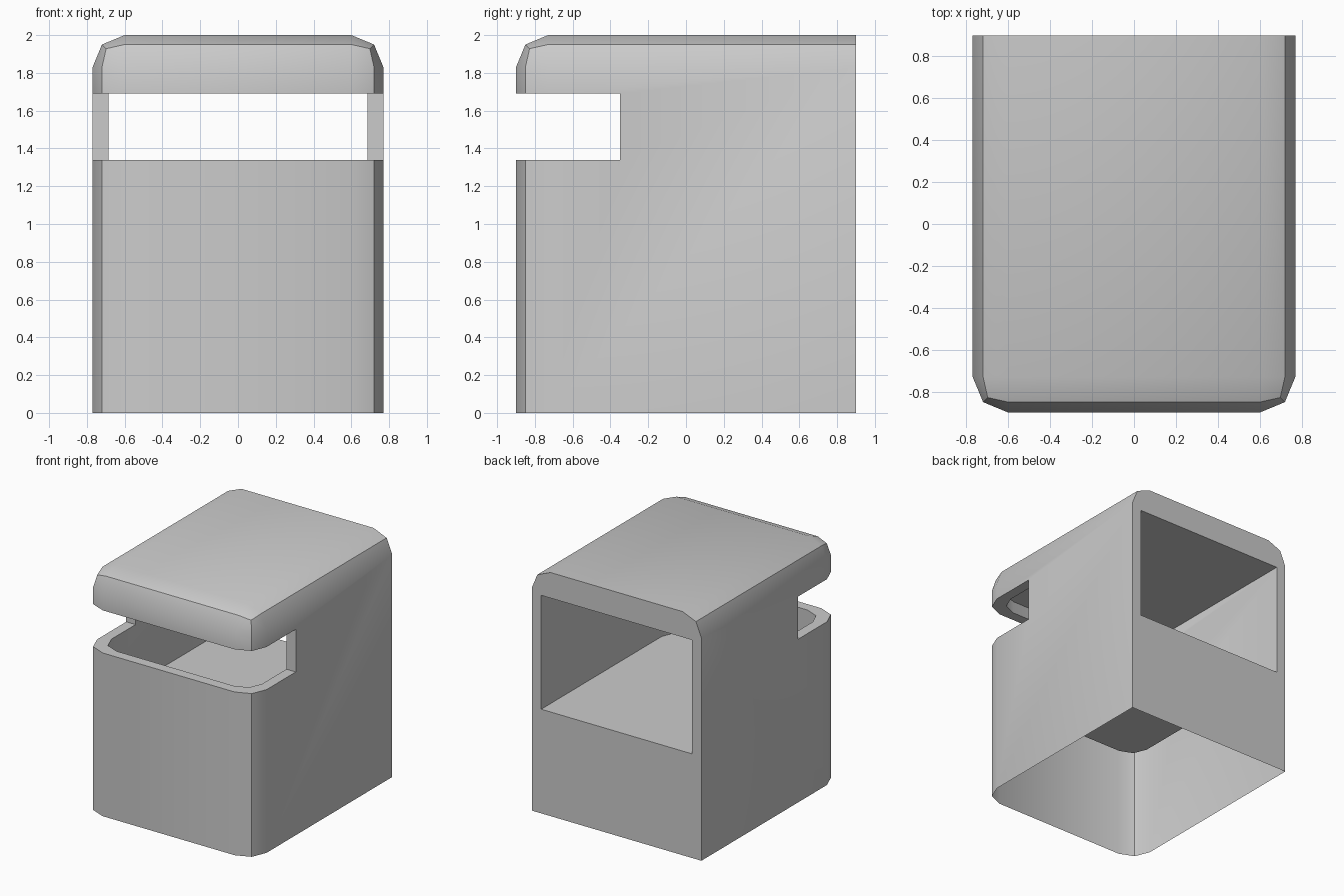
import bpy, bmesh

if "Cube" in bpy.data.objects:
    bpy.data.objects.remove(bpy.data.objects["Cube"])


def rounded_box(name, lo, hi, radius, pick):
    """Box between two corners; edges chosen by pick(midpoint) get a two-step bevel."""
    bm = bmesh.new()
    bmesh.ops.create_cube(bm, size=1)
    for v in bm.verts:
        v.co = [lo[i] if v.co[i] < 0 else hi[i] for i in range(3)]
    edges = [e for e in bm.edges if pick((e.verts[0].co + e.verts[1].co) / 2)]
    if edges:
        bmesh.ops.bevel(bm, geom=edges, offset=radius, segments=2,
                        profile=0.5, affect='EDGES', clamp_overlap=True)
    bmesh.ops.recalc_face_normals(bm, faces=bm.faces)
    mesh = bpy.data.meshes.new(name)
    bm.to_mesh(mesh)
    bm.free()
    obj = bpy.data.objects.new(name, mesh)
    bpy.context.collection.objects.link(obj)
    return obj


# Outer body: front uprights and the front and side top edges are rounded
body = rounded_box(
    "hood_body", (-0.77, -0.9, 0), (0.77, 0.9, 2), 0.17,
    lambda m: (m.y < -0.8 and abs(m.x) > 0.7) or (m.z > 1.9 and m.y < 0.8))

# Inner chamber, open through the back, with rounded front uprights
chamber = rounded_box(
    "chamber_cutter", (-0.685, -0.815, 0.855), (0.685, 1.2, 1.79), 0.15,
    lambda m: m.y < -0.8 and abs(m.x) > 0.6 and 1 < m.z < 1.7)

# Viewing slot wrapping around the front and both sides
slot = rounded_box(
    "slot_cutter", (-1, -1.2, 1.34), (1, -0.35, 1.69), 0, lambda m: False)

bpy.context.view_layer.objects.active = body
body.select_set(True)
for cutter in (chamber, slot):
    mod = body.modifiers.new(cutter.name, 'BOOLEAN')
    mod.operation = 'DIFFERENCE'
    mod.solver = 'EXACT'
    mod.object = cutter
    bpy.ops.object.modifier_apply(modifier=mod.name)
for cutter in (chamber, slot):
    bpy.data.objects.remove(cutter, do_unlink=True)

# Open underside
bm = bmesh.new()
bm.from_mesh(body.data)
bottom = [f for f in bm.faces if all(v.co.z < 0.001 for v in f.verts)]
bmesh.ops.delete(bm, geom=bottom, context='FACES')
bm.to_mesh(body.data)
bm.free()

bpy.ops.object.shade_smooth_by_angle()
